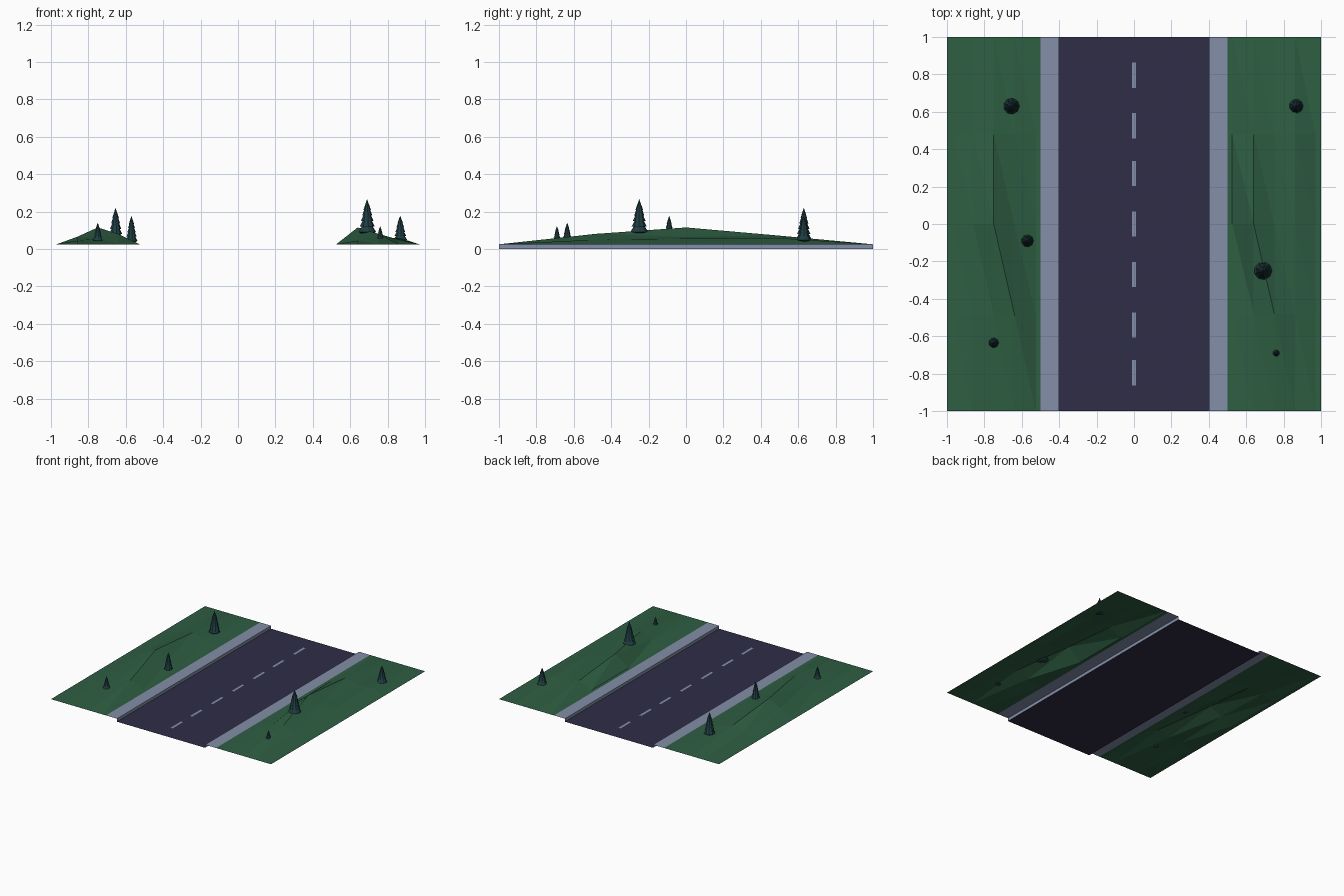
import bpy, bmesh, math

if "Cube" in bpy.data.objects:
    bpy.data.objects.remove(bpy.data.objects["Cube"])


def material(name, rgb):
    m = bpy.data.materials.new(name)
    lin = [(c / 255 / 12.92) if c < 11 else ((c / 255 + 0.055) / 1.055) ** 2.4 for c in rgb]
    m.diffuse_color = (*lin, 1)
    m.use_nodes = True
    m.node_tree.nodes["Principled BSDF"].inputs["Base Color"].default_value = m.diffuse_color
    return m


ASPHALT = material("dark asphalt", (47, 45, 70))
STONE = material("grey stone", (131, 142, 167))
GRASS = material("grass green", (46, 94, 66))
PINE = material("pine teal", (31, 60, 66))


def add_mesh(name, verts, faces, mat):
    me = bpy.data.meshes.new(name)
    me.from_pydata(verts, [], faces)
    me.materials.append(mat)
    ob = bpy.data.objects.new(name, me)
    bpy.context.collection.objects.link(ob)
    return ob


def strip(name, profile, y0, y1, mat):
    """Sheet made by sweeping an x/z profile along y."""
    verts = [(x, y, z) for x, z in profile for y in (y0, y1)]
    faces = [(2 * i, 2 * i + 2, 2 * i + 3, 2 * i + 1) for i in range(len(profile) - 1)]
    return add_mesh(name, verts, faces, mat)


# Road and dashed centre line
strip("road", [(-0.4, 0), (0.4, 0)], -1, 1, ASPHALT)
for i, y in enumerate((-0.795, -0.54, -0.27, 0, 0.27, 0.525, 0.795)):
    strip(f"lane_dash_{i}", [(-0.01, 0.002), (0.01, 0.002)], y - 0.068, y + 0.068, STONE)

# Kerbs: inner wall plus flat top
TOP = 0.025
strip("kerb_right", [(0.4, 0), (0.4, TOP), (0.5, TOP)], -1, 1, STONE)
strip("kerb_left", [(-0.5, TOP), (-0.4, TOP), (-0.4, 0)], -1, 1, STONE)


# Grass verges: triangulated grids with raised inner points
def verge(name, xs, rows):
    ys = (-1, -0.48, 0, 0.48, 1)
    flat = [0] * len(xs)
    grid = [flat, *rows, flat]
    n = len(xs)
    verts = [(x, y, TOP + h) for y, row in zip(ys, grid) for x, h in zip(xs, row)]
    faces = []
    for j in range(len(ys) - 1):
        for i in range(n - 1):
            a, b = j * n + i, j * n + i + 1
            c, d = b + n, a + n
            faces += [(a, b, d), (b, c, d)]
    add_mesh(name, verts, faces, GRASS)


verge("grass_right", (0.5, 0.525, 0.64, 0.75, 0.86, 0.97, 1), [
    (0, 0, 0.02, 0.056, 0.025, 0, 0),
    (0, 0, 0.09, 0.04, 0.03, 0, 0),
    (0, 0, 0.048, 0.025, 0.035, 0, 0)])
verge("grass_left", (-1, -0.97, -0.86, -0.75, -0.64, -0.525, -0.5), [
    (0, 0, 0.02, 0.03, 0.055, 0, 0),
    (0, 0, 0.04, 0.09, 0.03, 0, 0),
    (0, 0, 0.025, 0.048, 0.02, 0, 0)])


# Pines: stacked flaring tiers lathed with few sides
def pine(name, x, y, base, top, radius, sides=9, tiers=5):
    h = top - base
    rings = [(0.55, 0.0)]
    for t in range(tiers):
        f = t / tiers
        rings.append((1 - 0.72 * f, 0.06 + 0.86 * f * 0.92))
        if t < tiers - 1:
            rings.append((0.62 * (1 - 0.72 * f), 0.06 + 0.86 * (f + 0.2) * 0.92))
    verts = []
    for r, z in rings:
        for k in range(sides):
            a = math.tau * k / sides
            verts.append((x + radius * r * math.cos(a), y + radius * r * math.sin(a), base + h * z))
    faces = [tuple(reversed(range(sides)))]
    for j in range(len(rings) - 1):
        for k in range(sides):
            a, b = j * sides + k, j * sides + (k + 1) % sides
            faces.append((a, b, b + sides, a + sides))
    tip = len(verts)
    verts.append((x, y, top))
    last = (len(rings) - 1) * sides
    faces += [(last + k, last + (k + 1) % sides, tip) for k in range(sides)]
    add_mesh(name, verts, faces, PINE)


for i, spec in enumerate([
        (-0.655, 0.63, 0.04, 0.22, 0.043),
        (-0.57, -0.09, 0.035, 0.178, 0.033),
        (-0.75, -0.635, 0.04, 0.14, 0.027),
        (0.69, -0.25, 0.08, 0.267, 0.048),
        (0.867, 0.63, 0.04, 0.178, 0.038),
        (0.76, -0.69, 0.045, 0.122, 0.021)]):
    pine(f"pine_tree_{i}", *spec)
